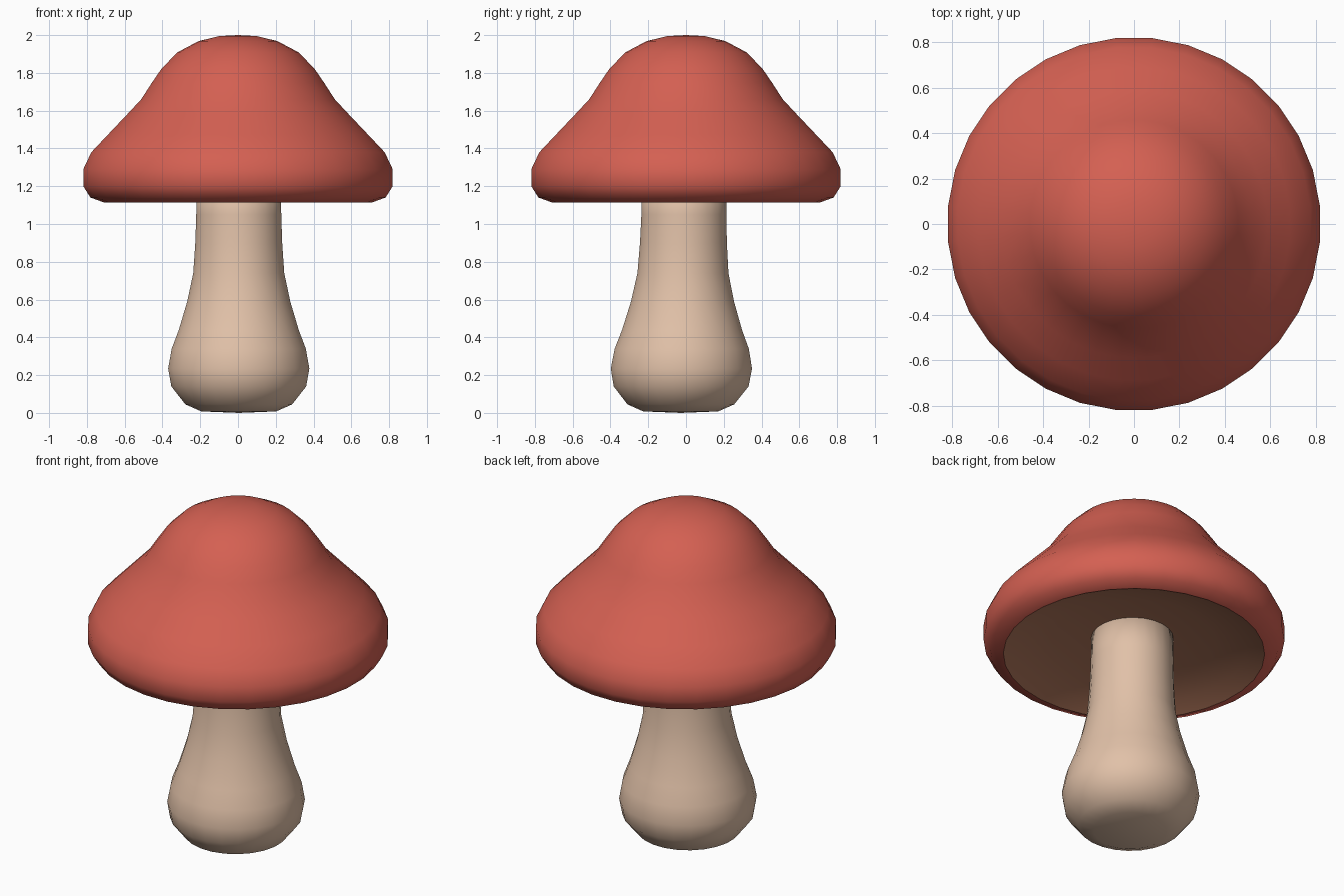
import bpy, bmesh, math

if "Cube" in bpy.data.objects:
    bpy.data.objects.remove(bpy.data.objects["Cube"])


def material(name, rgb):
    # sRGB 0-255 to linear
    lin = [((c / 255 + 0.055) / 1.055) ** 2.4 for c in rgb]
    m = bpy.data.materials.new(name)
    m.diffuse_color = (*lin, 1.0)
    m.use_nodes = True
    m.node_tree.nodes["Principled BSDF"].inputs["Base Color"].default_value = m.diffuse_color
    return m


def lathe(name, profile, segments, mat, centre=lambda z: (0.0, 0.0)):
    """Revolve (radius, z) points around z; radius 0 closes the end."""
    bm = bmesh.new()
    rings = []
    for r, z in profile:
        cx, cy = centre(z)
        if r == 0:
            rings.append([bm.verts.new((cx, cy, z))])
            continue
        angles = [(i + 0.5) * 2 * math.pi / segments for i in range(segments)]
        rings.append([bm.verts.new((cx + r * math.cos(a), cy + r * math.sin(a), z))
                      for a in angles])
    for a, b in zip(rings, rings[1:]):
        for i in range(segments):
            j = (i + 1) % segments
            if len(a) == 1:
                bm.faces.new((a[0], b[i], b[j]))
            elif len(b) == 1:
                bm.faces.new((a[i], b[0], a[j]))
            else:
                bm.faces.new((a[i], b[i], b[j], a[j]))
    for f in bm.faces:
        f.smooth = True
    me = bpy.data.meshes.new(name)
    bm.to_mesh(me)
    bm.free()
    me.materials.append(mat)
    ob = bpy.data.objects.new(name, me)
    bpy.context.collection.objects.link(ob)
    return ob


red = material("cap red", (212, 96, 82))
cream = material("stem cream", (225, 193, 168))
brown = material("underside brown", (180, 121, 93))

# Cap: bell-shaped dome with rounded rim
lathe("cap", [(0, 2.0), (0.1, 1.995), (0.21, 1.968), (0.32, 1.91), (0.405, 1.825),
              (0.46, 1.745), (0.515, 1.66), (0.59, 1.58), (0.69, 1.475), (0.78, 1.38),
              (0.823, 1.29), (0.823, 1.20), (0.785, 1.14), (0.715, 1.115)], 32, red)

# Hollow underside of the cap
lathe("cap_underside", [(0.715, 1.115), (0.62, 1.155), (0.45, 1.195),
                        (0.2, 1.22), (0, 1.225)], 32, brown)

# Stem: swollen foot leaning slightly to the front
lathe("stem", [(0, 1.24), (0.225, 1.24), (0.227, 1.05), (0.232, 0.9), (0.243, 0.74),
               (0.275, 0.59), (0.32, 0.44), (0.358, 0.34), (0.377, 0.235),
               (0.36, 0.14), (0.285, 0.045), (0.2, 0.008), (0, 0.0)], 24, cream,
      centre=lambda z: (0.004, -0.028 + 0.016 * min(z, 1.1)))
